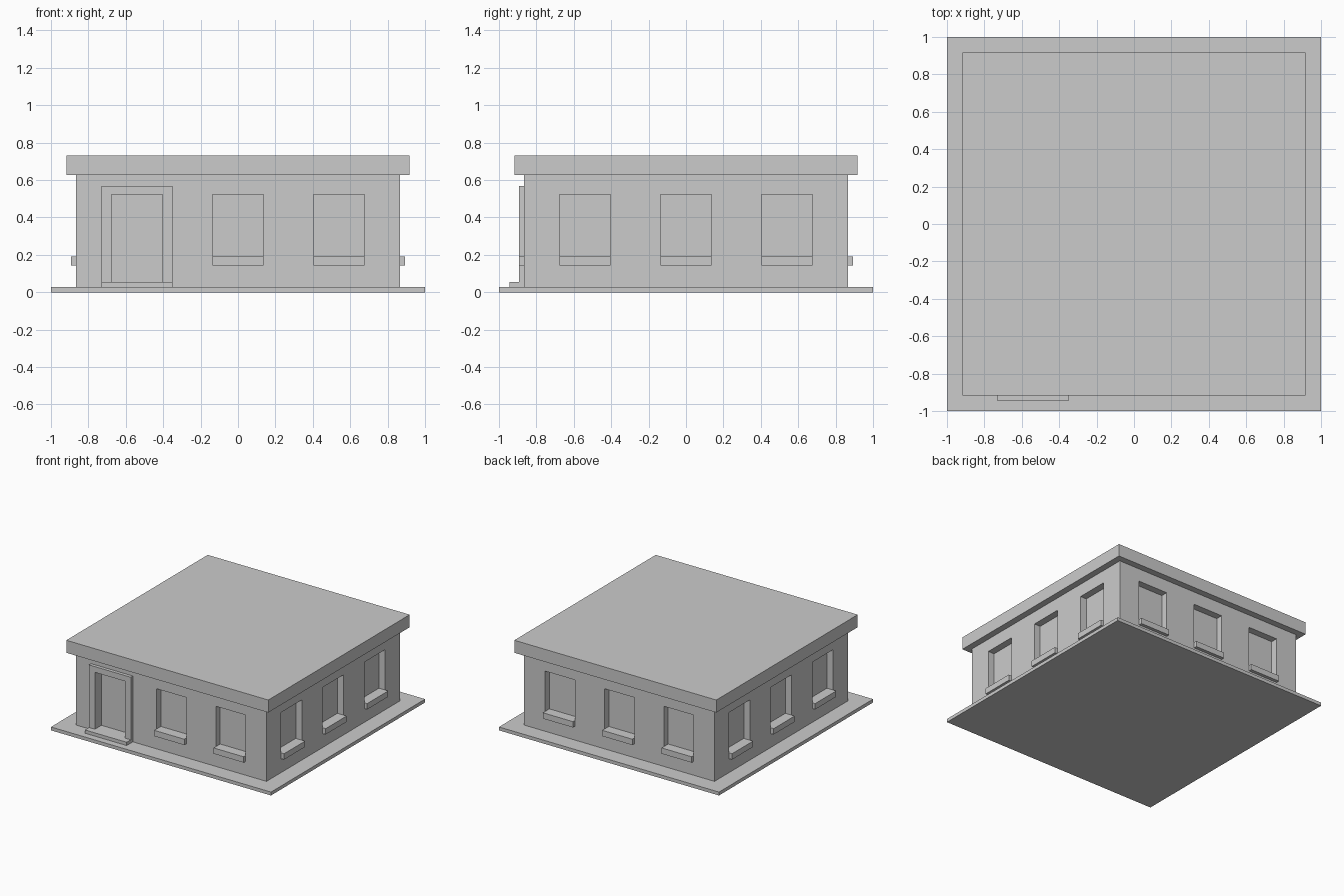
import bpy, bmesh
from math import pi
from mathutils import Matrix, Vector

if "Cube" in bpy.data.objects:
    bpy.data.objects.remove(bpy.data.objects["Cube"])

WALL, SILL_OUT, DEPTH = 0.865, 0.892, 0.057
HALF, BOTTOM, TOP = 0.136, 0.19, 0.522
DOOR_X = -0.54


def boxes(name, spans):
    """One object made of boxes, each (low corner, high corner, quarter turns)."""
    bm = bmesh.new()
    for lo, hi, turn in spans:
        lo, hi = Vector(lo), Vector(hi)
        m = (Matrix.Rotation(turn * pi / 2, 4, 'Z')
             @ Matrix.Translation((lo + hi) / 2)
             @ Matrix.Diagonal((*(hi - lo), 1)))
        bmesh.ops.create_cube(bm, size=1, matrix=m)
    mesh = bpy.data.meshes.new(name)
    bm.to_mesh(mesh)
    bm.free()
    ob = bpy.data.objects.new(name, mesh)
    bpy.context.collection.objects.link(ob)
    return ob


# Ground slab, walls and flat roof
boxes("base_slab", [((-1, -1, 0), (1, 1, 0.028), 0)])
walls = boxes("walls", [((-WALL, -WALL, 0.028), (WALL, WALL, 0.628), 0)])
boxes("roof", [((-0.918, -0.918, 0.628), (0.918, 0.918, 0.731), 0)])

# Three openings per side; the first one on the front is the door
cuts, sills = [], []
for turn in range(4):
    for x in (-0.54, 0, 0.54):
        door = turn == 0 and x == DOOR_X
        z = 0.055 if door else BOTTOM
        cuts.append(((x - HALF, -1, z), (x + HALF, -WALL + DEPTH, TOP), turn))
        if not door:
            sills.append(((x - HALF, -SILL_OUT, 0.142), (x + HALF, -WALL, BOTTOM), turn))

# Recess the openings into the walls
cutter = boxes("opening_cutter", cuts)
cutter.hide_render = True
mod = walls.modifiers.new("openings", 'BOOLEAN')
mod.operation, mod.solver, mod.object = 'DIFFERENCE', 'EXACT', cutter
bpy.context.view_layer.objects.active = walls
bpy.ops.object.modifier_apply(modifier=mod.name)
bpy.data.objects.remove(cutter)

boxes("window_sills", sills)

# Door surround and doorstep
L, R = DOOR_X - 0.19, DOOR_X + 0.19
boxes("door_frame", [
    ((L, -SILL_OUT, 0.055), (DOOR_X - HALF, -WALL, TOP), 0),
    ((DOOR_X + HALF, -SILL_OUT, 0.055), (R, -WALL, TOP), 0),
    ((L, -SILL_OUT, TOP), (R, -WALL, 0.569), 0),
])
boxes("doorstep", [((L, -0.945, 0.028), (R, -WALL, 0.055), 0)])
